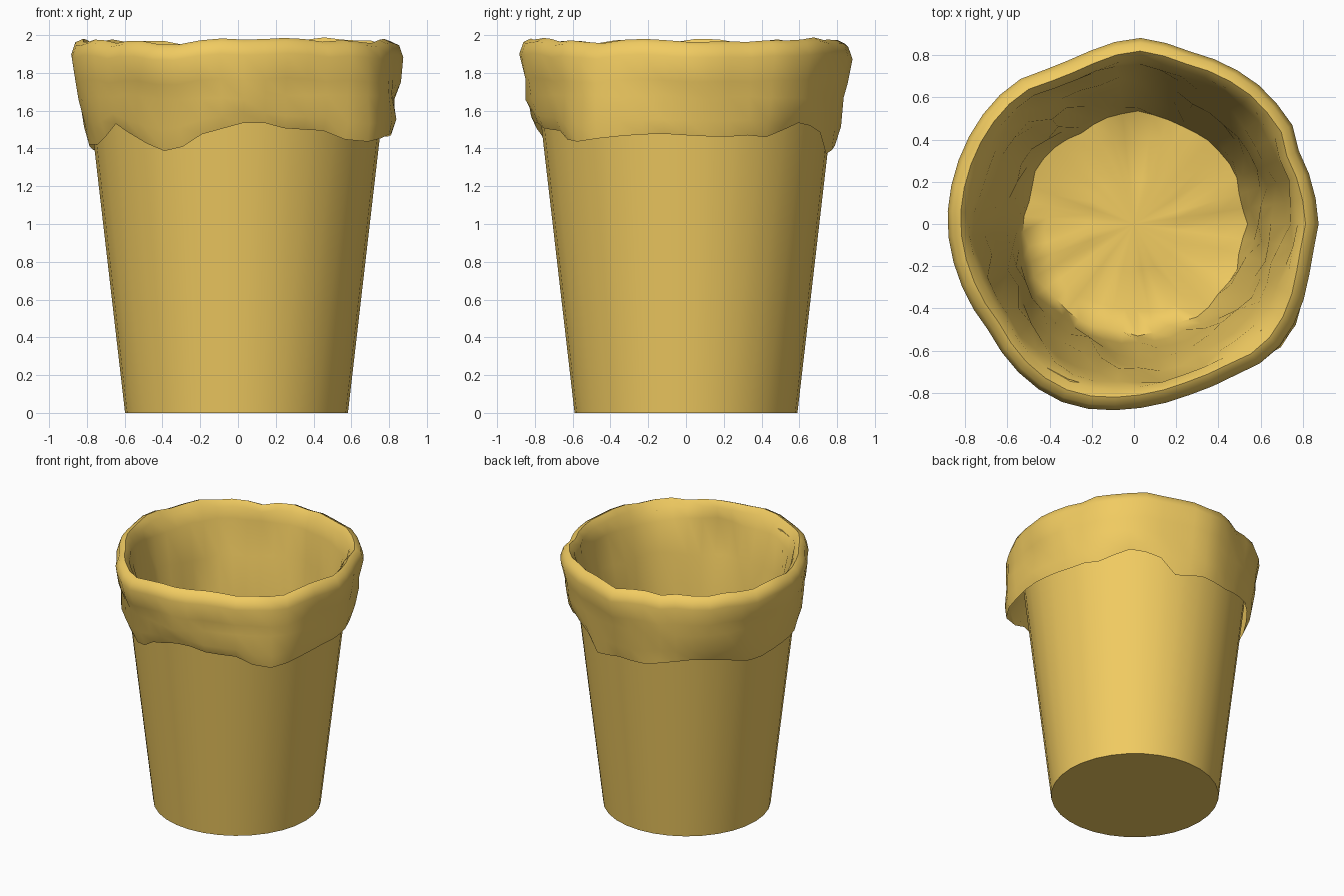
import bpy, bmesh, math, random

if "Cube" in bpy.data.objects:
    bpy.data.objects.remove(bpy.data.objects["Cube"])

random.seed(4)
mat = bpy.data.materials.new("golden_plastic")
mat.diffuse_color = (0.88, 0.6, 0.12, 1)
mat.use_nodes = True
mat.node_tree.nodes["Principled BSDF"].inputs["Base Color"].default_value = mat.diffuse_color


def finish(bm, name, angle):
    bmesh.ops.recalc_face_normals(bm, faces=bm.faces)
    me = bpy.data.meshes.new(name)
    bm.to_mesh(me)
    bm.free()
    ob = bpy.data.objects.new(name, me)
    bpy.context.collection.objects.link(ob)
    me.materials.append(mat)
    bpy.ops.object.select_all(action='DESELECT')
    ob.select_set(True)
    bpy.context.view_layer.objects.active = ob
    bpy.ops.object.shade_smooth_by_angle(angle=math.radians(angle))
    return ob


def skin(bm, rings):
    # Bridge consecutive closed rings of points with quads
    loops = [[bm.verts.new(p) for p in ring] for ring in rings]
    for a, b in zip(loops, loops[1:]):
        n = len(a)
        for i in range(n):
            j = (i + 1) % n
            bm.faces.new((a[i], a[j], b[j], b[i]))
    return loops


def circle(r, z, n=32):
    return [(r * math.cos(math.tau * i / n) - 0.008,
             r * math.sin(math.tau * i / n), z) for i in range(n)]


# Tapered bin: outer wall, thin lip, inner wall, closed at both floors
bm = bmesh.new()
loops = skin(bm, [circle(0.59, 0), circle(0.81, 1.9),
                  circle(0.795, 1.9), circle(0.578, 0.02)])
bm.faces.new(loops[0])
bm.faces.new(loops[-1])
finish(bm, "bin_shell", 40)

# Bag outline by angle: degrees, bulge radius, hem height, hem radius
outline = [
    (0, .875, 1.47, .81), (14, .865, 1.46, .80), (24, .855, 1.47, .80),
    (32, .885, 1.46, .80), (49, .885, 1.54, .80), (63, .87, 1.50, .79),
    (72, .86, 1.37, .78), (90, .885, 1.42, .79), (102, .85, 1.40, .79),
    (116, .83, 1.44, .79), (130, .88, 1.47, .80), (145, .885, 1.44, .79),
    (163, .885, 1.38, .78), (180, .885, 1.42, .79), (203, .865, 1.42, .79),
    (216, .855, 1.53, .80), (236, .90, 1.40, .78), (245, .91, 1.37, .78),
    (252, .91, 1.46, .79), (276, .865, 1.55, .80), (290, .85, 1.50, .79),
    (303, .86, 1.50, .80), (315, .90, 1.43, .86), (323, .90, 1.44, .92),
    (331, .89, 1.46, .87), (349, .855, 1.48, .82), (360, .875, 1.47, .81)]


def sample(deg):
    for a, b in zip(outline, outline[1:]):
        if a[0] <= deg <= b[0]:
            t = (deg - a[0]) / (b[0] - a[0])
            return [p + (q - p) * t for p, q in zip(a[1:], b[1:])]


# Bag lining: radius, height, crumple amount, from the floor up to the mouth
lining = [(.22, .12, .01), (.42, .12, .02), (.52, .15, .02), (.555, .35, .025),
          (.60, .80, .03), (.65, 1.25, .03), (.705, 1.6, .03), (.75, 1.84, .02)]
N = 45
rings = []


def wrinkle(amount):
    # Smooth random creases around one ring
    raw = [random.uniform(-1, 1) for _ in range(N)]
    return [amount * (raw[i] + raw[i - 1]) * 0.6 for i in range(N)]


def place(rz):
    return [(r * math.cos(math.tau * i / N), r * math.sin(math.tau * i / N), z)
            for i, (r, z) in enumerate(rz)]


S = [sample(360 * i / N) for i in range(N)]
for r, z, amt in lining:
    dr, dz = wrinkle(amt), wrinkle(amt)
    rings.append(place([(r + dr[i], z + dz[i]) for i in range(N)]))

# Rolled mouth and the skirt folded over the rim
crest = wrinkle(.02)
w1, w2, w3 = wrinkle(.008), wrinkle(.016), wrinkle(.016)
rings.append(place([(s[0] - .10, 1.93 + crest[i]) for i, s in enumerate(S)]))
rings.append(place([(s[0] - .062, 1.972 + crest[i]) for i, s in enumerate(S)]))
rings.append(place([(s[0] - .022, 1.953 + crest[i]) for i, s in enumerate(S)]))
rings.append(place([(s[0], 1.89 + crest[i]) for i, s in enumerate(S)]))
rings.append(place([(s[0] * .7 + s[2] * .3 + w1[i], 1.76 + crest[i])
                    for i, s in enumerate(S)]))
rings.append(place([(s[0] * .5 + s[2] * .5 + w2[i], 1.67 + w3[i])
                    for i, s in enumerate(S)]))
rings.append(place([(s[0] * .35 + s[2] * .65 + w3[i], s[1] * .6 + 1.67 * .4)
                    for i, s in enumerate(S)]))
rings.append(place([(s[2], s[1]) for s in S]))

bm = bmesh.new()
loops = skin(bm, rings)
center = bm.verts.new((0, 0, .13))
for i in range(N):
    bm.faces.new((center, loops[0][(i + 1) % N], loops[0][i]))
finish(bm, "bin_bag", 60)
